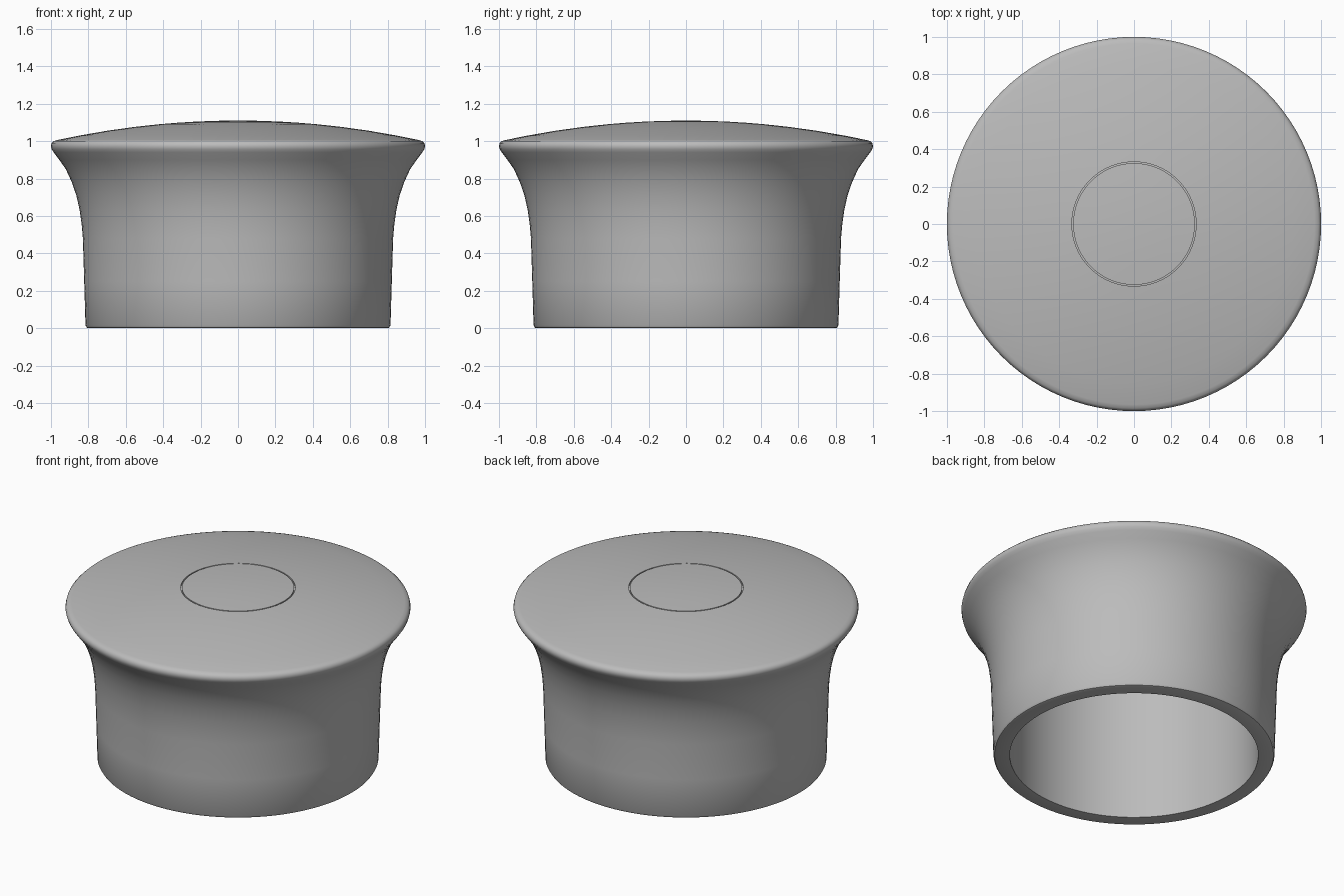
import bpy, bmesh, math

SEGMENTS = 96

cube = bpy.data.objects.get("Cube")
if cube:
    bpy.data.objects.remove(cube, do_unlink=True)

grey = bpy.data.materials.new("plain_grey")
grey.use_nodes = True
colour = (0.5, 0.5, 0.5, 1)
grey.diffuse_color = colour
grey.node_tree.nodes["Principled BSDF"].inputs["Base Color"].default_value = colour


def dome(r):
    """Height of the shallow crown at a given radius."""
    return 1.11 - 0.104 * (r / 0.965) ** 2


def lathe(name, profile):
    """Spin a radius/height profile around the z axis."""
    bm = bmesh.new()
    verts = [bm.verts.new((r, 0, z)) for r, z in profile]
    edges = [bm.edges.new(pair) for pair in zip(verts, verts[1:])]
    bmesh.ops.spin(bm, geom=verts + edges, cent=(0, 0, 0), axis=(0, 0, 1),
                   angle=math.tau, steps=SEGMENTS)
    bmesh.ops.remove_doubles(bm, verts=bm.verts[:], dist=0.0005)
    bmesh.ops.recalc_face_normals(bm, faces=bm.faces[:])
    mesh = bpy.data.meshes.new(name)
    bm.to_mesh(mesh)
    bm.free()
    mesh.materials.append(grey)
    obj = bpy.data.objects.new(name, mesh)
    bpy.context.collection.objects.link(obj)
    bpy.ops.object.select_all(action="DESELECT")
    obj.select_set(True)
    bpy.context.view_layer.objects.active = obj
    bpy.ops.object.shade_smooth_by_angle(angle=math.radians(35))


# Hollow interior and bottom rim
hollow = [(0, 0.95), (0.72, 0.95), (0.72, 0), (0.80, 0), (0.808, 0.003), (0.815, 0.015)]
# Flared outer wall
wall = [(0.822, 0.25), (0.829, 0.48), (0.835, 0.55), (0.846, 0.63), (0.864, 0.71),
        (0.888, 0.78), (0.92, 0.85), (0.955, 0.9), (0.985, 0.94)]
# Rounded lip
lip = [(0.996, 0.957), (1, 0.973), (0.996, 0.989), (0.985, 1.0)]
# Crown with a fine ring groove around its centre
crown = [(r, dome(r)) for r in (0.965, 0.85, 0.7, 0.55, 0.42, 0.332)]
groove = [(0.332, dome(0.332) - 0.01), (0.325, dome(0.325) - 0.01)]
centre = [(r, dome(r)) for r in (0.325, 0.22, 0.11, 0)]

lathe("cap_body", hollow + wall + lip + crown + groove + centre)
